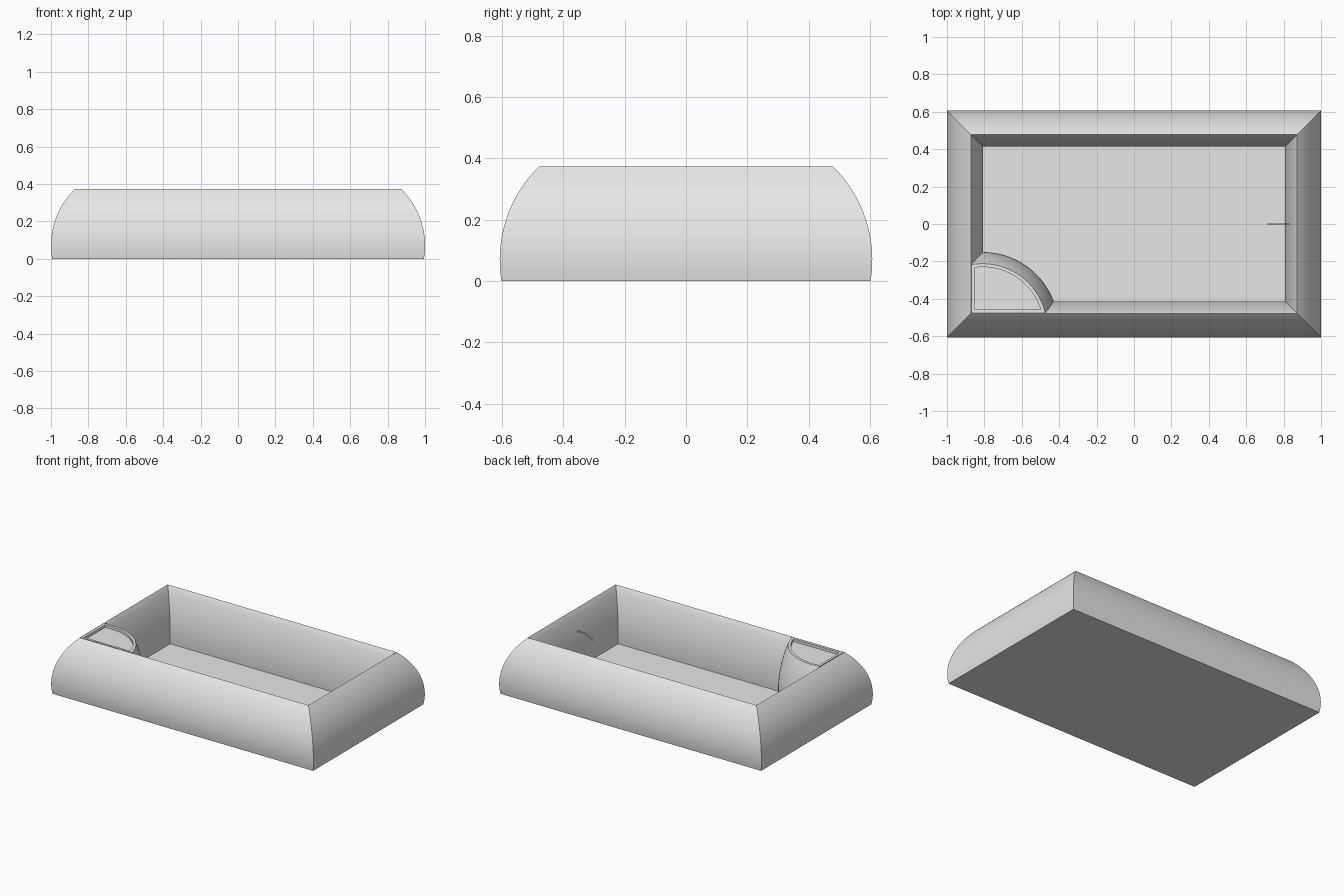
import bpy, bmesh
from math import sqrt, acos, asin, pi, radians

HEIGHT, FLOOR = 0.373, 0.005
BELLY = 0.07          # height where the walls are widest
SIDE_DIFF = 0.393     # half length minus half width
STEPS = 20

if "Cube" in bpy.data.objects:
    bpy.data.objects.remove(bpy.data.objects["Cube"])

grey = bpy.data.materials.new("light grey")
grey.use_nodes = True
grey.diffuse_color = (0.8, 0.8, 0.8, 1)
grey.node_tree.nodes["Principled BSDF"].inputs["Base Color"].default_value = (0.8, 0.8, 0.8, 1)


def bulge(z, radius):
    """How far an arc of this radius has curved away from its belly."""
    return radius - sqrt(radius ** 2 - (z - BELLY) ** 2)


def outer(z):
    return 1 - bulge(z, 0.423)


def inner(z):
    return 0.807 + bulge(z, 0.77)


def levels(low, high):
    return [low + (high - low) * i / STEPS for i in range(STEPS + 1)]


def bridge(bm, a, b, closed):
    n = len(a)
    for i in range(n if closed else n - 1):
        j = (i + 1) % n
        bm.faces.new((a[i], a[j], b[j], b[i]))


def finish(obj):
    obj.data.materials.append(grey)
    bpy.ops.object.select_all(action='DESELECT')
    obj.select_set(True)
    bpy.context.view_layer.objects.active = obj
    bpy.ops.object.shade_smooth_by_angle(angle=radians(30))


def add_mesh(name, bm):
    mesh = bpy.data.meshes.new(name)
    bm.to_mesh(mesh)
    bm.free()
    obj = bpy.data.objects.new(name, mesh)
    bpy.context.collection.objects.link(obj)
    finish(obj)


# Basin: mitred rectangular loops up the outside, over the rim, down the inside
bm = bmesh.new()
profile = [(outer(z), z) for z in levels(0, HEIGHT)]
profile += [(inner(z), z) for z in reversed(levels(FLOOR, HEIGHT)[:-1])]
loops = []
for half, z in profile:
    hy = half - SIDE_DIFF
    loops.append([bm.verts.new((sx * half, sy * hy, z))
                  for sx, sy in ((-1, -1), (1, -1), (1, 1), (-1, 1))])
for a, b in zip(loops, loops[1:]):
    bridge(bm, a, b, True)
bm.faces.new(loops[0][::-1])
bm.faces.new(loops[-1])
bmesh.ops.recalc_face_normals(bm, faces=bm.faces)
add_mesh("basin", bm)

# Corner seat: rounded bulging front that meets the two walls at every height
CX, CY, TOP_RADIUS = -0.81, -0.557, 0.345
bm = bmesh.new()
rows = []
for z in levels(FLOOR, HEIGHT):
    wall = inner(z)
    r = TOP_RADIUS + inner(HEIGHT) - wall
    start = asin((SIDE_DIFF - wall - CY) / r)
    end = acos((-wall - CX) / r)
    row = []
    for i in range(33):
        t = start + (end - start) * i / 32
        # points on the arc, written with the tangent-free complex exponential
        p = r * (complex(0, 1) ** (2 * t / pi))
        row.append(bm.verts.new((CX + p.real, CY + p.imag, z)))
    rows.append(row)
for a, b in zip(rows, rows[1:]):
    bridge(bm, a, b, False)

# Seat top with a shallow recess inside a narrow lip
corner = bm.verts.new((-inner(HEIGHT), SIDE_DIFF - inner(HEIGHT), HEIGHT))
top = bm.faces.new(rows[-1] + [corner])
bm.normal_update()
bmesh.ops.inset_region(bm, faces=[top], thickness=0.018, use_even_offset=True, use_boundary=True)
recess = bmesh.ops.extrude_discrete_faces(bm, faces=[top])["faces"][0]
bmesh.ops.translate(bm, verts=recess.verts, vec=(0, 0, -0.018))
add_mesh("corner_seat", bm)

# Spout: a thin bent pipe coming out of the left wall
curve = bpy.data.curves.new("spout", 'CURVE')
curve.dimensions = '3D'
curve.bevel_depth = 0.004
curve.bevel_resolution = 2
curve.use_fill_caps = True
spline = curve.splines.new('BEZIER')
path = [(0.835, 0.247), (0.76, 0.243), (0.712, 0.216)]
spline.bezier_points.add(len(path) - 1)
for point, (x, z) in zip(spline.bezier_points, path):
    point.co = (x, 0, z)
    point.handle_left_type = point.handle_right_type = 'AUTO'
spout = bpy.data.objects.new("spout", curve)
bpy.context.collection.objects.link(spout)
bpy.ops.object.select_all(action='DESELECT')
spout.select_set(True)
bpy.context.view_layer.objects.active = spout
bpy.ops.object.convert(target='MESH')
finish(bpy.context.view_layer.objects.active)
